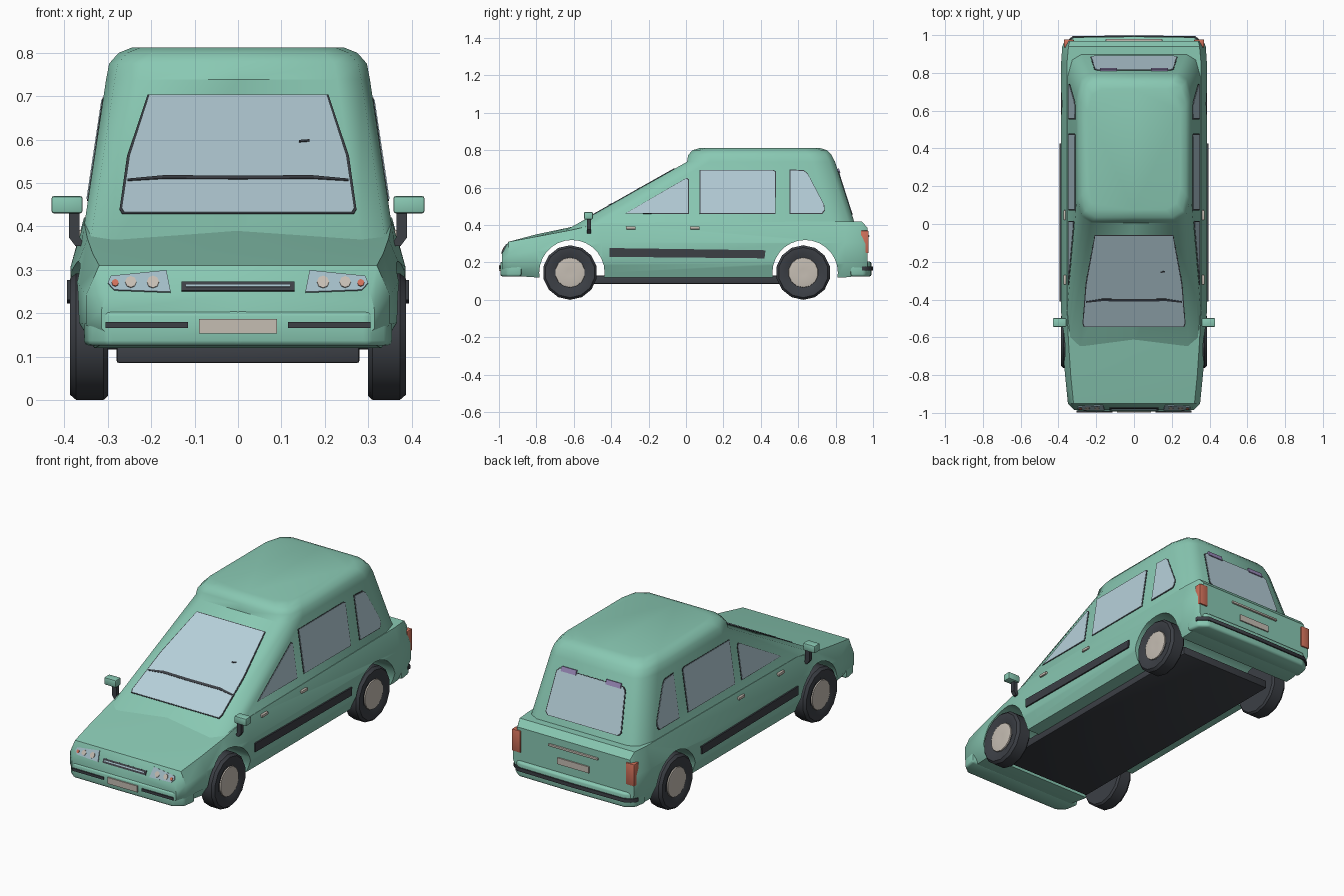
import bpy, bmesh
from math import radians, sin, cos, pi
from mathutils import Vector

if "Cube" in bpy.data.objects:
    bpy.data.objects.remove(bpy.data.objects["Cube"], do_unlink=True)


def material(name, *rgb):
    m = bpy.data.materials.new(name)
    m.use_nodes = True
    m.diffuse_color = (*rgb, 1)
    m.node_tree.nodes["Principled BSDF"].inputs["Base Color"].default_value = (*rgb, 1)
    return m


GREEN = material("green paint", .25, .58, .45)
GLASS = material("pale glass", .47, .63, .70)
DARK = material("dark rubber", .045, .05, .06)
BEIGE = material("beige metal", .56, .51, .45)
LAMP = material("lamp glass", .36, .50, .56)
RED = material("red lamp", .62, .16, .10)
PURPLE = material("purple hinge", .33, .26, .50)


def loft(name, rings, mat, angle=30, bevel=0):
    """Skin a row of equal point rings and cap both ends."""
    bm = bmesh.new()
    rows = [[bm.verts.new(p) for p in ring] for ring in rings]
    for a, b in zip(rows, rows[1:]):
        for i in range(len(a)):
            j = (i + 1) % len(a)
            bm.faces.new((a[i], a[j], b[j], b[i]))
    bm.faces.new(rows[0])
    bm.faces.new(rows[-1])
    bmesh.ops.recalc_face_normals(bm, faces=bm.faces)
    if bevel:
        bmesh.ops.bevel(bm, geom=bm.edges[:], offset=bevel, segments=2,
                        profile=.5, affect='EDGES', clamp_overlap=True)
    mesh = bpy.data.meshes.new(name)
    bm.to_mesh(mesh)
    bm.free()
    mesh.materials.append(mat)
    ob = bpy.data.objects.new(name, mesh)
    bpy.context.collection.objects.link(ob)
    smooth(ob, angle)
    return ob


def smooth(ob, angle):
    bpy.ops.object.select_all(action='DESELECT')
    ob.select_set(True)
    bpy.context.view_layer.objects.active = ob
    bpy.ops.object.shade_smooth_by_angle(angle=radians(angle))


def mirrored(half):
    """Close a half outline whose first and last points lie on x = 0."""
    return half + [(-p[0], *p[1:]) for p in reversed(half[1:-1])]


def plate(name, pts, mat, lift=.004):
    """Thin flat plate lying on a surface, raised outward."""
    pts = [Vector(p) for p in pts]
    mid = sum(pts, Vector()) / len(pts)
    n = (pts[1] - pts[0]).cross(pts[2] - pts[1]).normalized()
    if n.dot(mid - Vector((0, 0, .3))) < 0:
        n = -n
    return loft(name, [[p - n * .001 for p in pts], [p + n * lift for p in pts]], mat)


def window(name, pts):
    """Glass pane over a slightly larger dark seal."""
    pts = [Vector(p) for p in pts]
    mid = sum(pts, Vector()) / len(pts)
    plate(name + "_seal", [p + (p - mid).normalized() * .006 for p in pts], DARK, .002)
    plate(name + "_glass", pts, GLASS, .004)


def box(name, lo, hi, mat, bevel=0):
    (a, b, c), (d, e, f) = lo, hi
    rings = [[(a, b, z), (d, b, z), (d, e, z), (a, e, z)] for z in (c, f)]
    return loft(name, rings, mat, 40, bevel)


def circle(x, y, z, r, n):
    return [(x, y + r * sin(2 * pi * i / n), z - r * cos(2 * pi * i / n)) for i in range(n)]


# Lower body: y, bottom, top, half widths at bottom, middle and top, crown
stations = [
    (-.985, .14, .245, .29, .315, .305, 0), (-.95, .13, .31, .31, .35, .32, 0),
    (-.80, .12, .35, .33, .365, .335, .012), (-.62, .12, .388, .345, .38, .347, .016),
    (-.45, .12, .42, .355, .386, .355, .01), (.85, .12, .42, .355, .386, .355, 0),
    (.94, .13, .42, .35, .38, .347, 0), (.97, .14, .385, .34, .366, .34, 0)]
rings = []
for y, zb, zt, wb, wm, wt, crown in stations:
    h = zt - zb
    rings.append(mirrored([(0, y, zb), (wb, y, zb), (wm, y, zb + h * .25),
                           (wm, y, zb + h * .62), (wt, y, zt - crown), (0, y, zt)]))
body = loft("lower_body", rings, GREEN, 40)

# Wheel arches
for y in (-.61, .637):
    cutter = loft("arch_cutter", [circle(x, y, .145, .175, 28) for x in (-.6, .6)], GREEN)
    cutter.hide_render = True
    mod = body.modifiers.new("arch", 'BOOLEAN')
    mod.object = cutter
    mod.operation = 'DIFFERENCE'
    mod.solver = 'EXACT'
    bpy.context.view_layer.objects.active = body
    bpy.ops.object.modifier_apply(modifier=mod.name)
    bpy.data.objects.remove(cutter, do_unlink=True)
smooth(body, 40)


# Cabin planes
def front_y(z):
    return -.62 + (z - .385) / .5645


def rear_y(z):
    return .905 - (z - .40) * .32


def side_x(z):
    return .357 - .15 * (z - .385)


def cabin_ring(z, yf, yr, w):
    half = [(0, yf), (w - .075, yf), (w - .02, yf + .035), (w, yf + .12),
            (w, yr - .12), (w - .025, yr - .03), (w - .075, yr), (0, yr)]
    return mirrored([(x, y, z) for x, y in half])


levels = [(z, front_y(z), rear_y(z), side_x(z)) for z in (.37, .738)]
levels += [(.775, .012, .778, .297), (.80, .035, .755, .275), (.812, .075, .715, .245)]
loft("cabin", [cabin_ring(*v) for v in levels], GREEN, 50)


def screen(pts):
    return [(x, front_y(z), z) for x, z in pts]


def both(pts):
    return pts + [(-x, z) for x, z in reversed(pts)]


# Windscreen, inner trim line and rear window
window("windscreen", screen(both([(.262, .43), (.268, .44), (.25, .56), (.205, .70)])))
for s in (1, -1):
    plate("dash_line", screen([(0, .505), (s * .17, .506), (s * .255, .501),
                               (s * .255, .505), (s * .17, .513), (0, .512)]), DARK, .006)
plate("cabin_mirror", screen([(.14, .59), (.165, .592), (.165, .596), (.14, .594)]), DARK, .006)
window("rear_window", [(x, rear_y(z), z) for x, z in
                       both([(.21, .455), (.225, .47), (.205, .67), (.19, .685)])])

# Side windows
panes = {"front_window": [(-.32, .463), (.012, .463), (.012, .64), (0, .648)],
         "middle_window": [(.077, .463), (.475, .463), (.475, .685), (.46, .692), (.077, .692)],
         "rear_side_window": [(.558, .463), (.725, .463), (.738, .48), (.735, .51),
                              (.65, .672), (.63, .688), (.558, .692)]}


def nose(pts):
    return [(x, -.985 + (z - .245) * .538, z) for x, z in pts]


def disc(x, z, r):
    return nose([(x + r * cos(k * pi / 4), z + r * sin(k * pi / 4)) for k in range(8)])


# Parts repeated on both sides
for s, tag in ((1, "left_"), (-1, "right_")):
    for name, pts in panes.items():
        window(tag + name, [(s * side_x(z), y, z) for y, z in pts])
    plate(tag + "side_strip", [(s * .386, y, z) for y, z in
                               [(-.41, .23), (.42, .222), (.425, .265), (-.41, .277)]], DARK, .008)
    for y in (-.295, .047):
        box(tag + "door_handle", (s * .355, y - .026, .377), (s * .374, y + .026, .392), BEIGE, .003)
    # Wing mirror
    box(tag + "mirror_head", (s * .358, -.545, .43), (s * .43, -.498, .47), GREEN, .006)
    loft(tag + "mirror_stem", [[(s * x, y, z) for x, y in
                                [(x0, -.53), (x0 + .025, -.53), (x0 + .025, -.508), (x0, -.508)]]
                               for x0, z in ((.35, .355), (.365, .375), (.365, .435))], DARK)
    # Headlamp
    plate(tag + "headlamp", nose([(s * x, z) for x, z in
          [(.155, .247), (.285, .252), (.30, .268), (.293, .284), (.165, .297)]]), LAMP, .005)
    for x, r in ((.196, .014), (.247, .013)):
        plate(tag + "bulb", disc(s * x, .269, r), BEIGE, .008)
    plate(tag + "indicator", disc(s * .283, .267, .008), RED, .008)
    box(tag + "tail_lamp", (s * .318, .935, .25), (s * .371, .977, .37), RED, .005)
    plate(tag + "bumper_strip", [(s * x, -.992, z) for x, z in
          [(.115, .166), (.305, .166), (.305, .18), (.115, .18)]], DARK, .006)
    plate(tag + "rear_hinge", [(s * x, rear_y(z), z) for x, z in
          [(.09, .675), (.18, .675), (.18, .70), (.09, .70)]], PURPLE, .009)
    # Wheels
    for y, end in ((-.62, "front_"), (.627, "rear_")):
        tyre = [(.30, .09), (.30, .137), (.31, .146), (.373, .146), (.387, .134), (.387, .10), (.378, .084)]
        loft(tag + end + "tyre", [circle(s * x, y, .146, r, 14) for x, r in tyre], DARK)
        rim = [(.37, .082), (.384, .079), (.387, .062), (.385, .02)]
        loft(tag + end + "rim", [circle(s * x, y, .146, r, 14) for x, r in rim], BEIGE)

# Grille
bar = [(.13, .25), (.13, .271)]
plate("grille", nose(both(bar)), DARK, .005)
plate("grille_bar", nose(both([(.12, .258), (.12, .263)])), LAMP, .007)


# Bumpers
def slab(name, half, z0, z1, mat, bevel=0):
    loft(name, [mirrored([(x, y, z) for x, y in half]) for z in (z0, z1)], mat, 50, bevel)


slab("front_bumper", [(0, -.993), (.30, -.991), (.345, -.955), (.357, -.88), (0, -.88)],
     .125, .205, GREEN, .012)
slab("rear_bumper", [(0, .992), (.32, .988), (.365, .955), (.375, .88), (0, .88)],
     .125, .205, GREEN, .012)
slab("rear_bumper_strip", [(0, .999), (.325, .994), (.371, .958), (.372, .94), (0, .94)],
     .158, .178, DARK)

# Number plates and tailgate handle
plate("front_plate", [(x, -.992, z) for x, z in both([(.09, .153), (.09, .187)])], BEIGE, .007)
plate("rear_plate", [(x, .97, z) for x, z in both([(.095, .25), (.095, .285)])], BEIGE, .007)
box("tailgate_handle", (-.15, .965, .335), (.15, .98, .347), BEIGE, .003)

# Chassis and axles
box("chassis", (-.28, -.72, .085), (.28, .74, .13), DARK, .006)
for y in (-.62, .627):
    loft("axle", [circle(x, y, .146, .03, 8) for x in (-.31, .31)], DARK)
